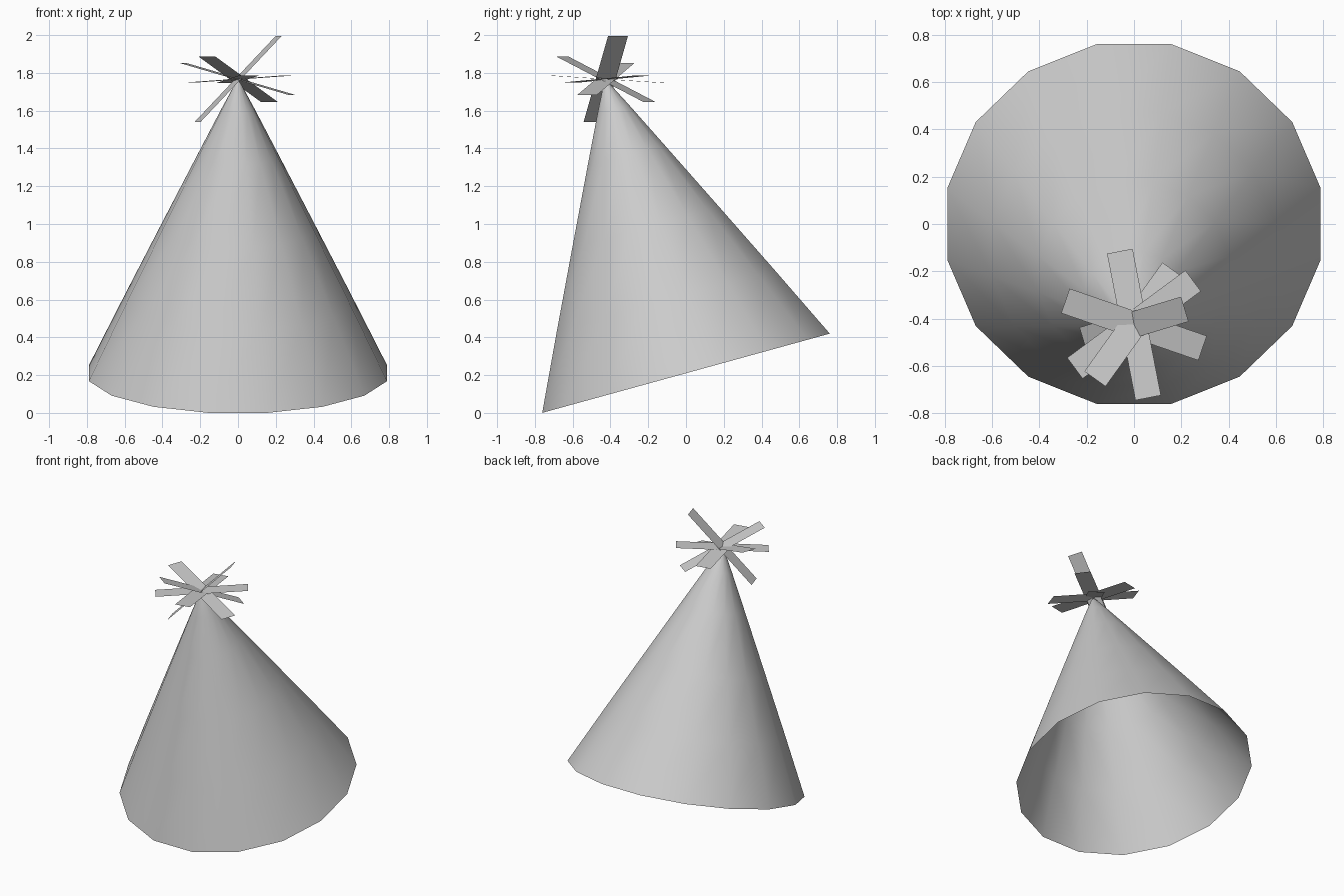
import bpy, bmesh
from math import radians, sin, cos, pi
from mathutils import Vector, Matrix

if "Cube" in bpy.data.objects:
    bpy.data.objects.remove(bpy.data.objects["Cube"])

SIDES = 16


def make_object(name, bm):
    mesh = bpy.data.meshes.new(name)
    bm.to_mesh(mesh)
    bm.free()
    obj = bpy.data.objects.new(name, mesh)
    bpy.context.collection.objects.link(obj)
    return obj


# Hat cone: open, single-skinned, tilted forward so its front rim touches the ground
profile = [(0.805, 0), (0.61, 0.4), (0.412, 0.8), (0.213, 1.2), (0.088, 1.45), (0.018, 1.585)]
bm = bmesh.new()
rings = []
for r, h in profile:
    angles = [(i + 0.5) * 2 * pi / SIDES for i in range(SIDES)]
    rings.append([bm.verts.new((r * cos(a), r * sin(a), h)) for a in angles])
for low, high in zip(rings, rings[1:]):
    for i in range(SIDES):
        j = (i + 1) % SIDES
        bm.faces.new((low[i], low[j], high[j], high[i]))
tip = bm.verts.new((0, 0, 1.61))
for i in range(SIDES):
    bm.faces.new((rings[-1][i], rings[-1][(i + 1) % SIDES], tip))
for f in bm.faces:
    f.smooth = True
bm.transform(Matrix.Translation((0, 0, 0.21)) @ Matrix.Rotation(radians(15.4), 4, 'X'))
make_object("hat_cone", bm)

# Paper strips crossing at the tip: half-length direction of each
center = Vector((0, -0.425, 1.767))
directions = [
    (-0.06, 0.31, -0.02),
    (0.25, 0.185, 0.018),
    (0.165, 0.23, -0.12),
    (-0.29, 0.10, 0.085),
    (0.215, 0.065, 0.228),
]
for n, d in enumerate(directions, 1):
    along = Vector(d)
    across = along.cross(Vector((0, 0, 1))).normalized() * 0.055
    bm = bmesh.new()
    corners = [-along - across, -along + across, along + across, along - across]
    face = bm.faces.new([bm.verts.new(center + c) for c in corners])
    face.normal_update()
    if face.normal.z < 0:
        face.normal_flip()
    make_object(f"tassel_strip_{n}", bm)
